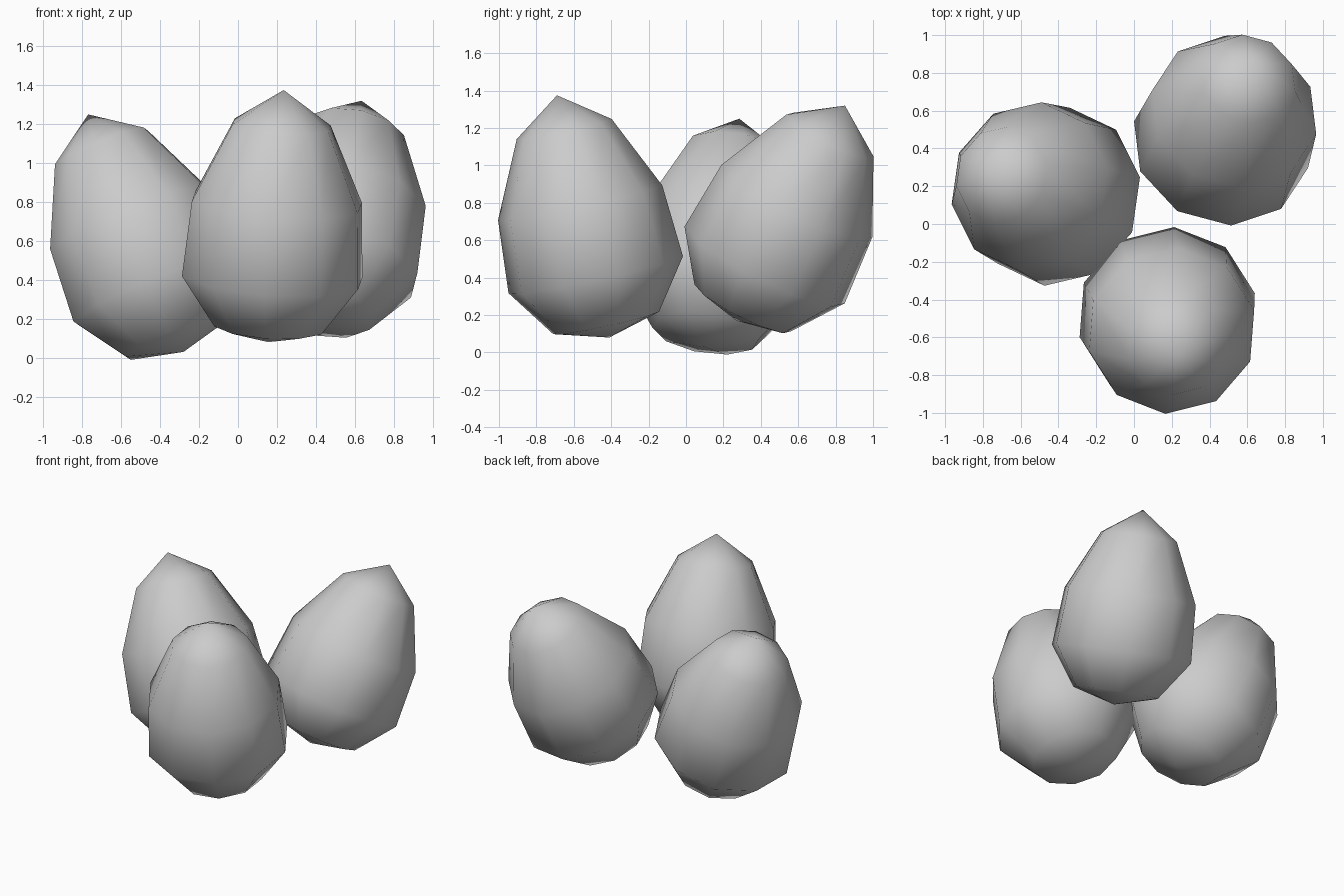
import bpy, bmesh
from math import radians, cos, sin, pi
from mathutils import Vector, Matrix

if "Cube" in bpy.data.objects:
    bpy.data.objects.remove(bpy.data.objects["Cube"])

SIDES = 10
# Egg profile: (height from blunt end, radius)
RINGS = [(0.08, 0.29), (0.345, 0.478), (0.74, 0.45), (1.145, 0.26)]
LENGTH = 1.33


def egg(name, bottom, apex, spin):
    """Ten-sided egg standing on its blunt end, leaned so its tip meets apex."""
    bottom, apex = Vector(bottom), Vector(apex)
    axis = apex - bottom
    bm = bmesh.new()
    low = bm.verts.new((0, 0, 0))
    top = bm.verts.new((0, 0, LENGTH))
    rings = [[bm.verts.new((r * cos(2 * pi * i / SIDES), r * sin(2 * pi * i / SIDES), z))
              for i in range(SIDES)] for z, r in RINGS]
    for i in range(SIDES):
        j = (i + 1) % SIDES
        bm.faces.new((low, rings[0][j], rings[0][i]))
        for a, b in zip(rings, rings[1:]):
            bm.faces.new((a[i], a[j], b[j], b[i]))
        bm.faces.new((rings[-1][i], rings[-1][j], top))
    for f in bm.faces:
        f.smooth = True
    mesh = bpy.data.meshes.new(name)
    bm.to_mesh(mesh)
    bm.free()
    obj = bpy.data.objects.new(name, mesh)
    bpy.context.collection.objects.link(obj)
    lean = Vector((0, 0, 1)).rotation_difference(axis).to_matrix().to_4x4()
    obj.matrix_world = (Matrix.Translation(bottom) @ lean
                        @ Matrix.Rotation(radians(spin), 4, 'Z')
                        @ Matrix.Diagonal((1, 1, axis.length / LENGTH, 1)))


# Three eggs leaning outward from a shared centre
egg("left_egg", (-0.28, 0.095, 0.03), (-0.77, 0.285, 1.25), 11)
egg("front_egg", (0.155, -0.41, 0.08), (0.235, -0.69, 1.375), 14)
egg("back_right_egg", (0.40, 0.27, 0.17), (0.635, 0.85, 1.32), 22)
